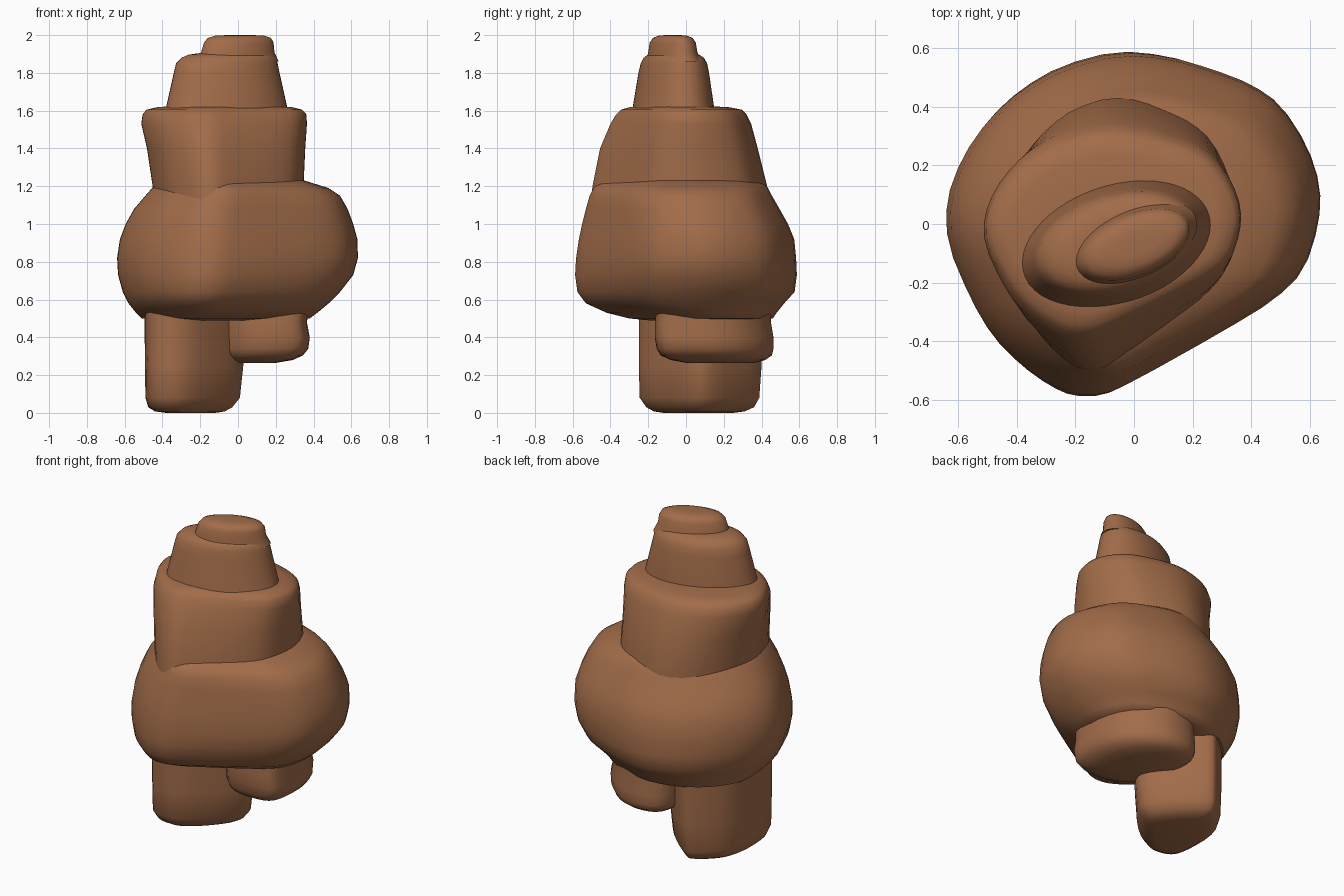
import bpy, math

clay = bpy.data.materials.new("clay_brown")
clay.diffuse_color = (0.36, 0.15, 0.067, 1)


def rounded(points, passes=1):
    """Corner-cut a closed outline."""
    for _ in range(passes):
        out = []
        for i, (ax, ay) in enumerate(points):
            bx, by = points[(i + 1) % len(points)]
            out += [(ax * .75 + bx * .25, ay * .75 + by * .25),
                    (ax * .25 + bx * .75, ay * .25 + by * .75)]
        points = out
    return points


def tilted_oval(phase, n=48):
    return [(math.cos(2 * math.pi * i / n), math.sin(2 * math.pi * i / n + phase))
            for i in range(n)]


def loft(name, outline, rows):
    """Stack an outline, fitted to the box (z, x0, x1, y0, y1) of each row."""
    xs, ys = [p[0] for p in outline], [p[1] for p in outline]
    unit = [((x - min(xs)) / (max(xs) - min(xs)), (y - min(ys)) / (max(ys) - min(ys)))
            for x, y in outline]
    n = len(unit)
    verts = [(x0 + u * (x1 - x0), y0 + v * (y1 - y0), z)
             for z, x0, x1, y0, y1 in rows for u, v in unit]
    faces = [(r * n + i, r * n + (i + 1) % n, (r + 1) * n + (i + 1) % n, (r + 1) * n + i)
             for r in range(len(rows) - 1) for i in range(n)]
    faces.append(tuple(reversed(range(n))))
    faces.append(tuple(range((len(rows) - 1) * n, len(rows) * n)))
    mesh = bpy.data.meshes.new(name)
    mesh.from_pydata(verts, [], faces)
    mesh.materials.append(clay)
    obj = bpy.data.objects.new(name, mesh)
    bpy.context.collection.objects.link(obj)
    bpy.ops.object.select_all(action='DESELECT')
    obj.select_set(True)
    bpy.context.view_layer.objects.active = obj
    bpy.ops.object.shade_smooth_by_angle(angle=math.radians(55))
    return obj


# Lopsided outline shared by the two big whorls
whorl = rounded([(.635, .13), (.59, .27), (.5, .41), (.4, .48), (.27, .53), (.12, .575),
                 (-.05, .59), (-.24, .54), (-.38, .46), (-.49, .36), (-.58, .23),
                 (-.635, .08), (-.63, -.07), (-.55, -.26), (-.48, -.38), (-.38, -.48),
                 (-.28, -.55), (-.2, -.585), (-.1, -.585), (0, -.54), (.3, -.37),
                 (.48, -.26), (.58, -.16), (.63, 0)])

# Large body whorl
loft("body_whorl", whorl, [
    (.49, -.42, .30, -.20, .40),
    (.50, -.51, .38, -.30, .46),
    (.53, -.54, .42, -.42, .48),
    (.58, -.58, .48, -.53, .52),
    (.64, -.61, .54, -.575, .575),
    (.73, -.635, .61, -.587, .587),
    (.82, -.64, .635, -.582, .583),
    (.92, -.625, .632, -.567, .573),
    (1.00, -.595, .61, -.55, .54),
    (1.08, -.55, .58, -.53, .495),
    (1.15, -.49, .54, -.51, .455),
    (1.19, -.455, .48, -.49, .435),
    (1.215, -.42, .40, -.46, .41),
    (1.24, -.38, .32, -.42, .36)])

# Middle whorl
loft("middle_whorl", whorl, [
    (1.05, -.44, .345, -.51, .43),
    (1.20, -.452, .347, -.495, .43),
    (1.40, -.482, .356, -.455, .38),
    (1.53, -.512, .365, -.40, .345),
    (1.58, -.505, .362, -.37, .32),
    (1.605, -.485, .34, -.345, .295),
    (1.618, -.43, .29, -.30, .23),
    (1.625, -.34, .2, -.22, .1)])

# Upper whorl
loft("upper_whorl", tilted_oval(.3), [
    (1.58, -.39, .27, -.29, .15),
    (1.63, -.378, .258, -.28, .147),
    (1.80, -.34, .22, -.252, .122),
    (1.85, -.328, .21, -.24, .112),
    (1.88, -.30, .20, -.225, .095),
    (1.897, -.26, .18, -.20, .07),
    (1.905, -.2, .14, -.17, .03)])

# Rounded tip
loft("shell_tip", tilted_oval(.45), [
    (1.86, -.21, .215, -.21, .08),
    (1.91, -.195, .193, -.20, .06),
    (1.96, -.18, .188, -.192, .052),
    (1.985, -.16, .175, -.175, .035),
    (1.997, -.12, .14, -.145, .005),
    (2.00, -.06, .08, -.11, -.03)])

# Lower stem
stem = rounded([(-.49, -.17), (-.41, -.25), (-.25, -.25), (.02, .02), (.02, .15),
                (-.23, .40), (-.30, .40), (-.49, .21)], 2)
loft("lower_stem", stem, [
    (0, -.38, -.12, -.12, .25),
    (.008, -.44, -.07, -.17, .31),
    (.03, -.475, -.03, -.21, .36),
    (.08, -.49, .01, -.245, .388),
    (.25, -.493, .028, -.25, .40),
    (.60, -.495, .035, -.25, .40)])

# Lip beside the stem
lip = rounded([(.30, -.16), (.38, -.08), (.38, .25), (.17, .46), (-.06, .46),
               (-.15, .35), (-.12, .1), (.02, -.14)], 2)
loft("side_lip", lip, [
    (.265, -.08, .20, .0, .36),
    (.28, -.11, .29, -.08, .42),
    (.305, -.14, .345, -.135, .455),
    (.34, -.15, .372, -.155, .463),
    (.40, -.15, .38, -.165, .463),
    (.48, -.15, .365, -.165, .45),
    (.60, -.15, .38, -.15, .45)])
